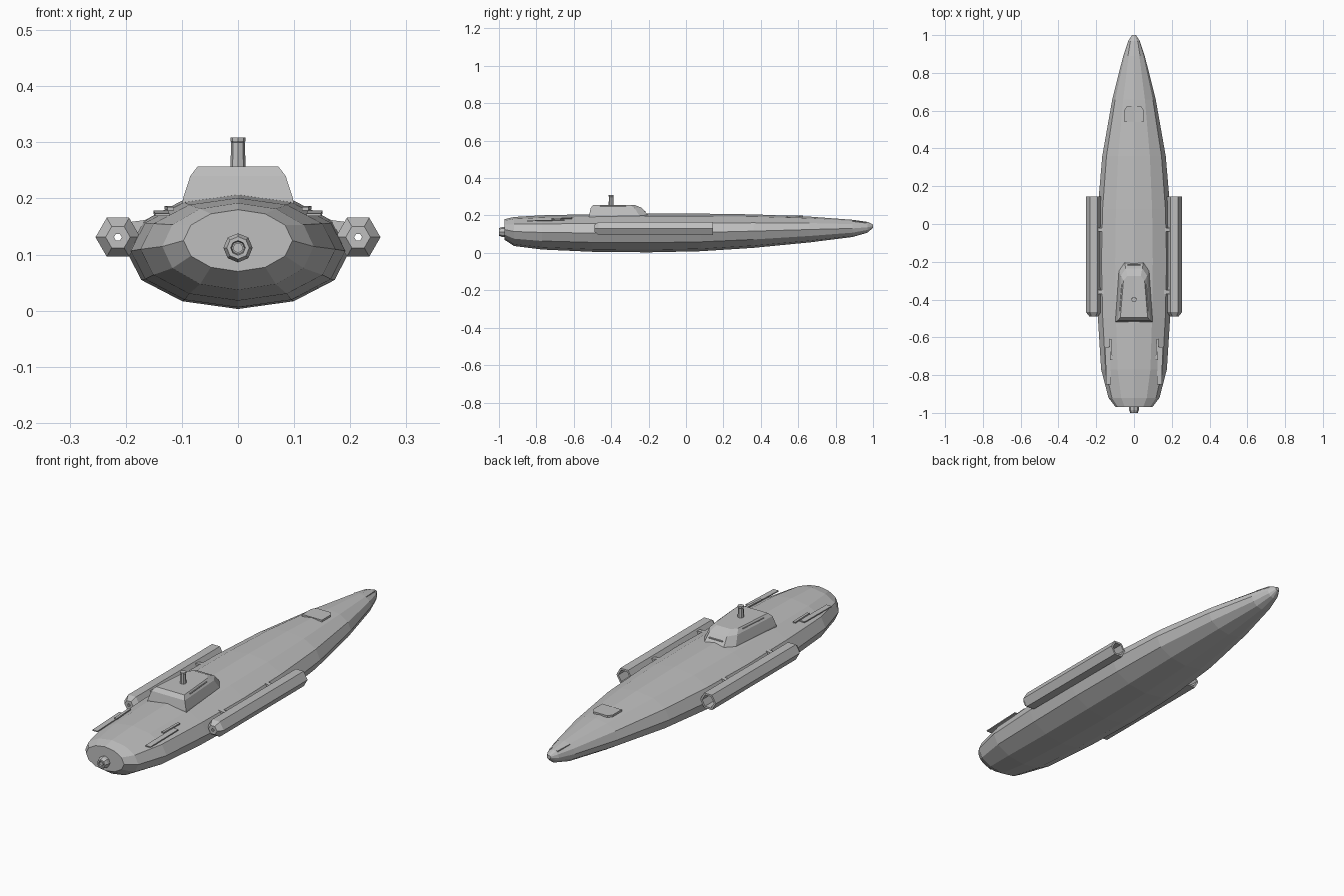
import bpy, bmesh, math
from mathutils import Vector

cube = bpy.data.objects.get("Cube")
if cube:
    bpy.data.objects.remove(cube)

grey = bpy.data.materials.new("hull grey")
grey.use_nodes = True
grey.diffuse_color = (0.52, 0.52, 0.52, 1)
grey.node_tree.nodes["Principled BSDF"].inputs["Base Color"].default_value = (0.52, 0.52, 0.52, 1)


def loft(name, rings, cap=True, closed=False):
    """Skin a list of equal-length point rings."""
    bm = bmesh.new()
    loops = [[bm.verts.new(p) for p in ring] for ring in rings]
    n = len(loops[0])
    pairs = list(zip(loops, loops[1:]))
    if closed:
        pairs.append((loops[-1], loops[0]))
    for a, b in pairs:
        for i in range(n):
            j = (i + 1) % n
            bm.faces.new((a[i], a[j], b[j], b[i]))
    if cap and not closed:
        bm.faces.new(loops[0])
        bm.faces.new(loops[-1])
    bmesh.ops.recalc_face_normals(bm, faces=bm.faces)
    mesh = bpy.data.meshes.new(name)
    bm.to_mesh(mesh)
    bm.free()
    mesh.materials.append(grey)
    obj = bpy.data.objects.new(name, mesh)
    bpy.context.collection.objects.link(obj)
    return obj


def ellipse(y, w, h, cx, cz, n):
    return [(cx + w * math.cos(math.tau * i / n), y, cz + h * math.sin(math.tau * i / n))
            for i in range(n)]


def turned(name, profile, cx, cz, n, closed=False):
    """Turn a (radius, y) profile about a lengthwise axis."""
    return loft(name, [ellipse(y, r, r, cx, cz, n) for r, y in profile], closed=closed)


def box(name, lo, hi):
    ring = lambda z: [(lo[0], lo[1], z), (hi[0], lo[1], z), (hi[0], hi[1], z), (lo[0], hi[1], z)]
    return loft(name, [ring(lo[2]), ring(hi[2])])


def strip(name, a, b, width, thick):
    """Thin bar from a to b."""
    a, b = Vector(a), Vector(b)
    d = (b - a).normalized()
    side = d.cross(Vector((0, 0, 1))).normalized() * width / 2
    up = side.cross(d).normalized() * thick / 2
    ring = lambda p: [p + side + up, p - side + up, p - side - up, p + side - up]
    return loft(name, [ring(a), ring(b)])


# Hull: y, half width, bottom, top
stations = [
    (-0.97, 0.097, 0.070, 0.180), (-0.92, 0.135, 0.037, 0.192),
    (-0.77, 0.174, 0.018, 0.201), (-0.50, 0.191, 0.006, 0.207),
    (-0.20, 0.199, 0.003, 0.210), (0.08, 0.192, 0.009, 0.210),
    (0.36, 0.168, 0.027, 0.206), (0.66, 0.115, 0.056, 0.194),
    (0.89, 0.057, 0.085, 0.177), (0.97, 0.030, 0.108, 0.166),
    (1.00, 0.010, 0.134, 0.152)]
loft("hull", [ellipse(y, w, (t - b) / 2, 0, (t + b) / 2, 12) for y, w, b, t in stations])


# Conning tower: half outlines mirrored at three heights
def tower_ring(z, half):
    return [(x, y, z) for x, y in half] + [(-x, y, z) for x, y in reversed(half)]


loft("conning_tower", [
    tower_ring(0.17, [(0.102, -0.52), (0.082, -0.25), (0.052, -0.195)]),
    tower_ring(0.20, [(0.098, -0.518), (0.080, -0.25), (0.050, -0.202)]),
    tower_ring(0.24, [(0.085, -0.51), (0.070, -0.275), (0.044, -0.235)]),
    tower_ring(0.257, [(0.072, -0.495), (0.056, -0.30), (0.036, -0.275)])])
box("tower_front_slit", (-0.035, -0.228, 0.220), (0.035, -0.214, 0.223))

# Periscope with a collar at the head
rings = []
for r, z in [(0.014, 0.25), (0.012, 0.30), (0.0135, 0.302), (0.0135, 0.309)]:
    rings.append([(r * math.cos(math.tau * i / 8), -0.40 + r * math.sin(math.tau * i / 8), z)
                  for i in range(8)])
loft("periscope", rings)

# Stern thruster
turned("thruster", [(0.026, -0.96), (0.026, -0.985), (0.02, -1.0), (0.013, -1.0),
                    (0.011, -0.988), (0.009, -0.988), (0.009, -0.997)], 0, 0.112, 8)

# Bow hatch plate with clipped forward corners
hatch = [(0.05, 0.54), (0.05, 0.605), (0.036, 0.625)]
loft("bow_hatch", [tower_ring(0.192, hatch), tower_ring(0.201, hatch)])

# Paired parts
for side, s in (("left", 1), ("right", -1)):
    # Hollow hexagonal side tube with a small hole in its tapered end
    turned(side + "_tube", [(0.007, -0.49), (0.022, -0.49), (0.04, -0.467), (0.04, 0.145),
                            (0.030, 0.145), (0.030, -0.45), (0.007, -0.47)],
           s * 0.214, 0.131, 6, closed=True)
    for spot, y in (("rear", -0.36), ("front", -0.03)):
        strip(f"{side}_{spot}_tube_strut", (s * 0.14, y, 0.155), (s * 0.192, y, 0.148), 0.02, 0.02)
    # Stern planes lying close along the hull
    strip(side + "_stern_plane", (s * 0.135, -0.85, 0.171), (s * 0.138, -0.65, 0.176), 0.026, 0.005)
    strip(side + "_stern_rail", (s * 0.120, -0.72, 0.182), (s * 0.125, -0.61, 0.184), 0.012, 0.006)
    # Tower side ledge and bow slot
    strip(side + "_tower_ledge", (s * 0.071, -0.46, 0.249), (s * 0.060, -0.32, 0.249), 0.012, 0.003)
    strip(side + "_bow_slot", (s * 0.029, 0.89, 0.168), (s * 0.017, 0.965, 0.161), 0.006, 0.006)
